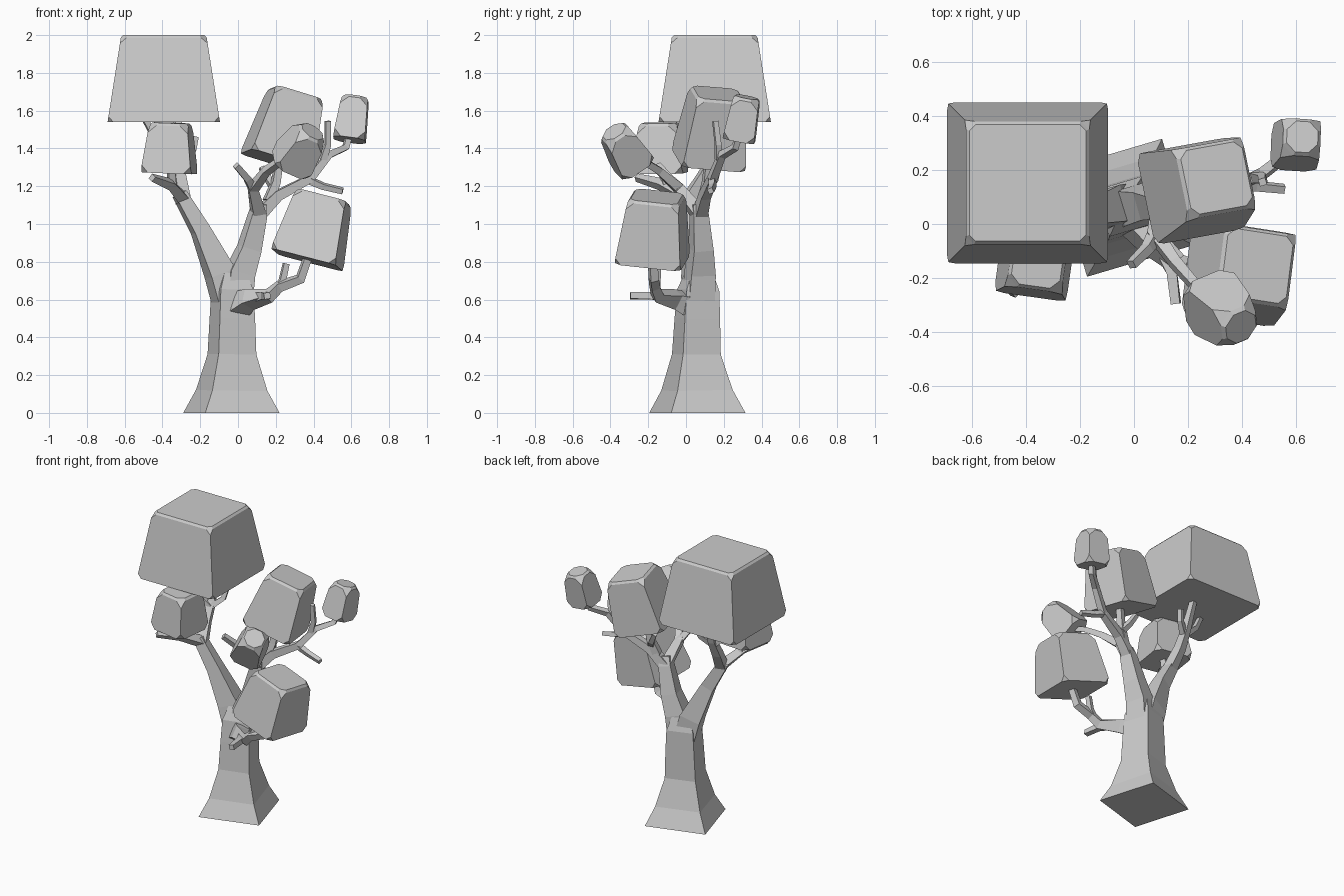
import bpy, bmesh, math
from mathutils import Vector, Matrix

UP = Vector((0, 0, 1))
TWIST = math.radians(61.5)   # corner direction of the four-sided trunk


def finish(bm, name):
    bmesh.ops.recalc_face_normals(bm, faces=bm.faces[:])
    mesh = bpy.data.meshes.new(name)
    bm.to_mesh(mesh)
    bm.free()
    obj = bpy.data.objects.new(name, mesh)
    bpy.context.collection.objects.link(obj)
    return obj


def limb(name, path):
    """Four-sided tapering tube through (x, y, z, corner radius) points."""
    bm = bmesh.new()
    pts = [Vector(p[:3]) for p in path]
    rings = []
    for i, p in enumerate(pts):
        t = Vector((0, 0, 0))
        if i > 0:
            t += (p - pts[i - 1]).normalized()
        if i < len(pts) - 1:
            t += (pts[i + 1] - p).normalized()
        if i == 0 and name == "trunk":
            t = UP
        q = UP.rotation_difference(t.normalized())
        ring = []
        for k in range(4):
            a = TWIST + k * math.pi / 2
            ring.append(bm.verts.new(p + q @ Vector((math.cos(a), math.sin(a), 0)) * path[i][3]))
        rings.append(ring)
    for a, b in zip(rings, rings[1:]):
        for k in range(4):
            bm.faces.new((a[k], a[(k + 1) % 4], b[(k + 1) % 4], b[k]))
    bm.faces.new(rings[0][::-1])
    bm.faces.new(rings[-1])
    return finish(bm, name)


def crown(name, base, top, wide, narrow, turn, cut):
    """Tapered block with clipped corners and a small raised step on top."""
    base, top = Vector(base), Vector(top)
    axis = top - base
    step = 0.014
    h = axis.length - step
    bm = bmesh.new()
    bmesh.ops.create_cube(bm, size=1)
    for v in bm.verts:
        s = narrow if v.co.z > 0 else wide
        v.co = Vector((v.co.x * s, v.co.y * s, h if v.co.z > 0 else 0))
    bmesh.ops.bevel(bm, geom=bm.verts[:], offset=cut, offset_type='OFFSET',
                    segments=1, profile=0.5, affect='VERTICES')
    bm.normal_update()
    lid = max(bm.faces, key=lambda f: f.calc_center_median().z)
    bmesh.ops.inset_region(bm, faces=[lid], thickness=0.012, depth=step, use_even_offset=True)
    rot = UP.rotation_difference(axis.normalized()).to_matrix().to_4x4()
    bm.transform(Matrix.Translation(base) @ rot @ Matrix.Rotation(math.radians(turn), 4, 'Z'))
    return finish(bm, name)


# Trunk, flaring toward the ground
limb("trunk", [(-.035, .06, 0, .29), (-.033, .058, .12, .215), (-.032, .055, .31, .147),
               (-.03, .06, .5, .137), (-.03, .065, .65, .127), (-.03, .07, .74, .085)])

# Left side: main limb, rising to the big crown, with twigs
limb("left_limb", [(-.05, .065, .58, .10), (-.095, .06, .74, .098), (-.20, .03, .97, .062),
                   (-.31, .01, 1.16, .047)])
limb("left_upper_branch", [(-.29, .01, 1.12, .048), (-.31, .09, 1.25, .040),
                           (-.31, .15, 1.36, .032), (-.32, .22, 1.57, .024)])
limb("left_upper_twig", [(-.31, .13, 1.33, .028), (-.24, .18, 1.39, .022), (-.225, .20, 1.46, .02)])
limb("left_outer_twig", [(-.31, .13, 1.33, .028), (-.43, .10, 1.44, .022), (-.49, .08, 1.55, .02)])
limb("left_front_branch", [(-.29, .02, 1.13, .042), (-.36, -.13, 1.21, .034), (-.455, -.26, 1.245, .022)])
limb("left_crown_stem", [(-.35, -.10, 1.19, .03), (-.355, -.13, 1.3, .024)])

# Right side: main limb and its long outer branch
limb("right_limb", [(-.01, .065, .58, .10), (.01, .075, .74, .095), (.06, .08, .87, .076),
                    (.105, .07, 1.05, .058), (.115, .06, 1.11, .045)])
limb("right_outer_branch", [(.09, .07, 1.03, .05), (.21, .10, 1.15, .038), (.38, .14, 1.24, .031),
                            (.48, .19, 1.365, .026), (.57, .26, 1.405, .023), (.588, .28, 1.47, .022)])
limb("right_outer_twig", [(.37, .14, 1.235, .026), (.45, .14, 1.20, .022), (.555, .13, 1.175, .02)])
limb("right_upper_twig", [(.45, .175, 1.34, .026), (.475, .17, 1.42, .021), (.475, .155, 1.545, .019)])
limb("middle_crown_stem", [(.16, .09, 1.12, .036), (.20, .11, 1.22, .03), (.225, .125, 1.38, .025)])
limb("middle_twig", [(.195, .11, 1.19, .028), (.165, .15, 1.23, .024), (.125, .17, 1.30, .02)])
limb("right_front_branch", [(.11, .07, 1.05, .05), (.08, -.04, 1.19, .037), (.15, -.14, 1.28, .028),
                            (.22, -.22, 1.33, .024), (.29, -.29, 1.345, .022)])
limb("right_front_twig", [(.085, -.03, 1.18, .034), (.05, -.09, 1.24, .026), (-.01, -.15, 1.31, .022)])

# Low branch on the front right
limb("low_branch", [(-.01, .04, .56, .09), (.06, -.06, .6, .06), (.165, -.15, .62, .04),
                    (.22, -.165, .67, .034), (.33, -.17, .71, .032), (.375, -.18, .84, .027)])
limb("low_front_twig", [(.11, -.11, .61, .036), (.14, -.18, .62, .027), (.155, -.295, .62, .024)])
limb("low_upper_twig", [(.20, -.16, .65, .03), (.235, -.155, .70, .024), (.255, -.15, .79, .021)])

# Foliage blocks
crown("big_crown", (-.393, .152, 1.54), (-.393, .152, 2.0), .595, .455, 0, .03)
crown("left_small_crown", (-.365, -.135, 1.27), (-.355, -.14, 1.535), .27, .205, -8, .04)
crown("middle_crown", (.205, .12, 1.335), (.305, .17, 1.69), .345, .265, 11, .035)
crown("low_crown", (.365, -.18, .81), (.455, -.155, 1.145), .355, .275, -8, .035)
crown("front_small_crown", (.275, -.275, 1.315), (.395, -.38, 1.49), .205, .15, 15, .045)
crown("right_small_crown", (.59, .28, 1.445), (.622, .322, 1.672), .17, .14, -3, .04)
